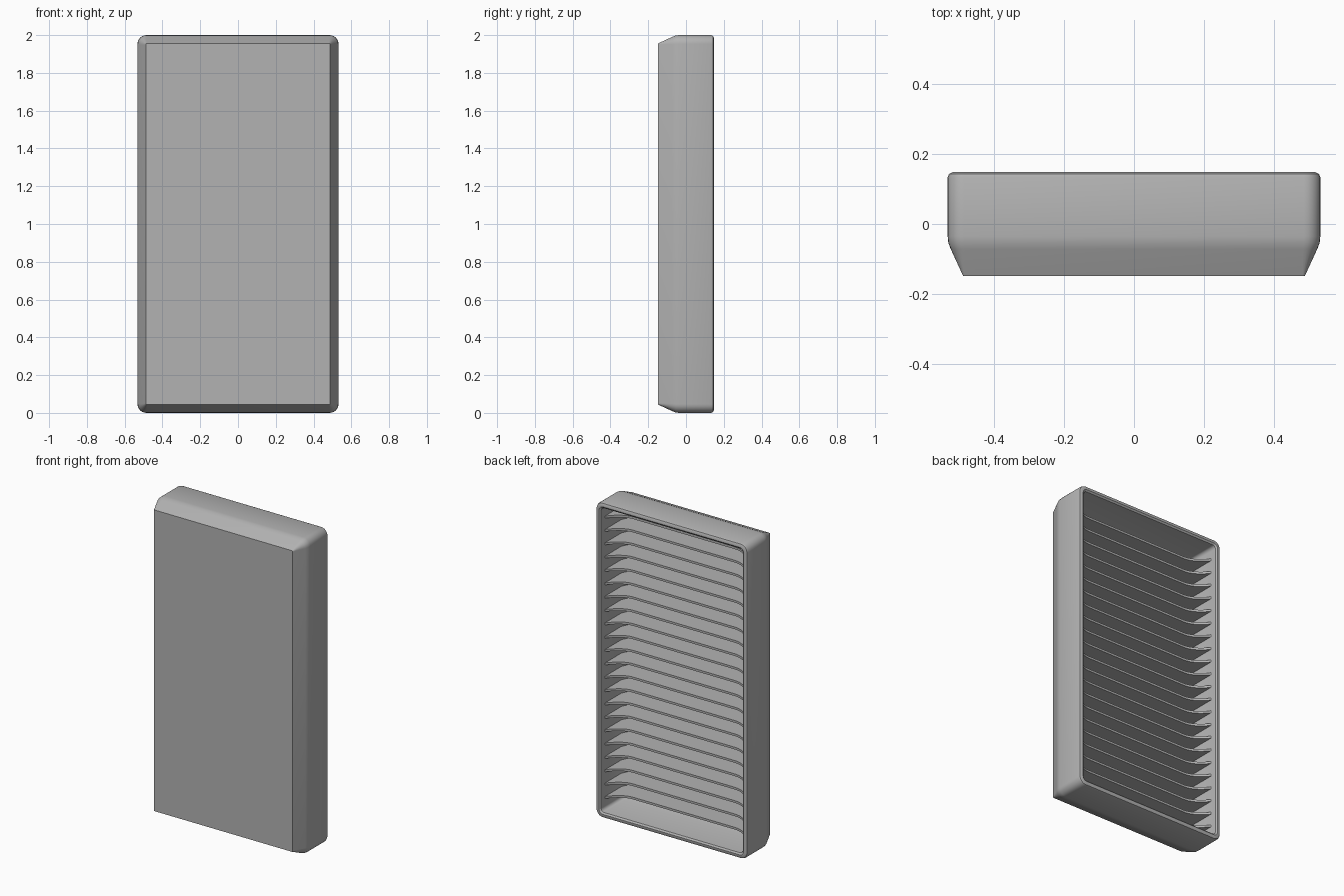
import bpy, bmesh, math

old = bpy.data.objects.get("Cube")
if old:
    bpy.data.objects.remove(old, do_unlink=True)

grey = bpy.data.materials.new("mid grey")
grey.use_nodes = True
GREY = (0.45, 0.45, 0.45, 1)
grey.diffuse_color = GREY
grey.node_tree.nodes["Principled BSDF"].inputs["Base Color"].default_value = GREY


def finish(name, bm, angle=30):
    bmesh.ops.recalc_face_normals(bm, faces=bm.faces)
    mesh = bpy.data.meshes.new(name)
    bm.to_mesh(mesh)
    bm.free()
    mesh.materials.append(grey)
    ob = bpy.data.objects.new(name, mesh)
    bpy.context.scene.collection.objects.link(ob)
    bpy.ops.object.select_all(action='DESELECT')
    ob.select_set(True)
    bpy.context.view_layer.objects.active = ob
    bpy.ops.object.shade_smooth_by_angle(angle=math.radians(angle))
    return ob


def ring(bm, inset, y, radius, steps=6):
    """Rounded rectangle, inset from the overall outline."""
    w, h = 0.532 - inset - radius, 1 - inset - radius
    verts = []
    for q, (sx, sz) in enumerate([(1, 1), (-1, 1), (-1, -1), (1, -1)]):
        for i in range(steps + 1):
            a = math.pi / 2 * (q + i / steps)
            verts.append(bm.verts.new((sx * w + radius * math.cos(a), y,
                                       1 + sz * h + radius * math.sin(a))))
    return verts


# Hollow casing: from the front panel round the rim to the inner floor
profile = [(0.044, -0.148, 0.006), (0.009, -0.072, 0.04), (0.002, -0.054, 0.045),
           (0, -0.035, 0.047), (0, 0.133, 0.047), (0.004, 0.143, 0.043),
           (0.014, 0.148, 0.035), (0.024, 0.148, 0.028), (0.034, 0.14, 0.022),
           (0.036, 0.13, 0.02), (0.036, -0.06, 0.02), (0.065, -0.125, 0.006)]
bm = bmesh.new()
rings = [ring(bm, *p) for p in profile]
for a, b in zip(rings, rings[1:]):
    for i in range(len(a)):
        j = (i + 1) % len(a)
        bm.faces.new((a[i], a[j], b[j], b[i]))
bm.faces.new(rings[0])
bm.faces.new(rings[-1])
finish("casing", bm)

# Shelf-like fins with a rear edge that sweeps out at both ends
FINS, HALF, THICK = 22, 0.498, 0.014
SWEEP, MID_Y, TIP_Y = 0.14, 0.02, 0.105
half_edge = [(HALF - SWEEP * (1 - t / 8), MID_Y + (TIP_Y - MID_Y) * (t / 8) ** 2)
             for t in range(9)]
outline = [(-0.46, -0.13), (0.46, -0.13), (HALF, -0.06)]
outline += half_edge[::-1] + [(-x, y) for x, y in half_edge] + [(-HALF, -0.06)]
for n in range(FINS):
    z = 0.11 + 1.78 * n / (FINS - 1)
    bm = bmesh.new()
    face = bm.faces.new([bm.verts.new((x, y, z - THICK / 2)) for x, y in outline])
    up = bmesh.ops.extrude_face_region(bm, geom=[face])["geom"]
    bmesh.ops.translate(bm, vec=(0, 0, THICK),
                        verts=[v for v in up if isinstance(v, bmesh.types.BMVert)])
    finish("fin_%02d" % (n + 1), bm)
